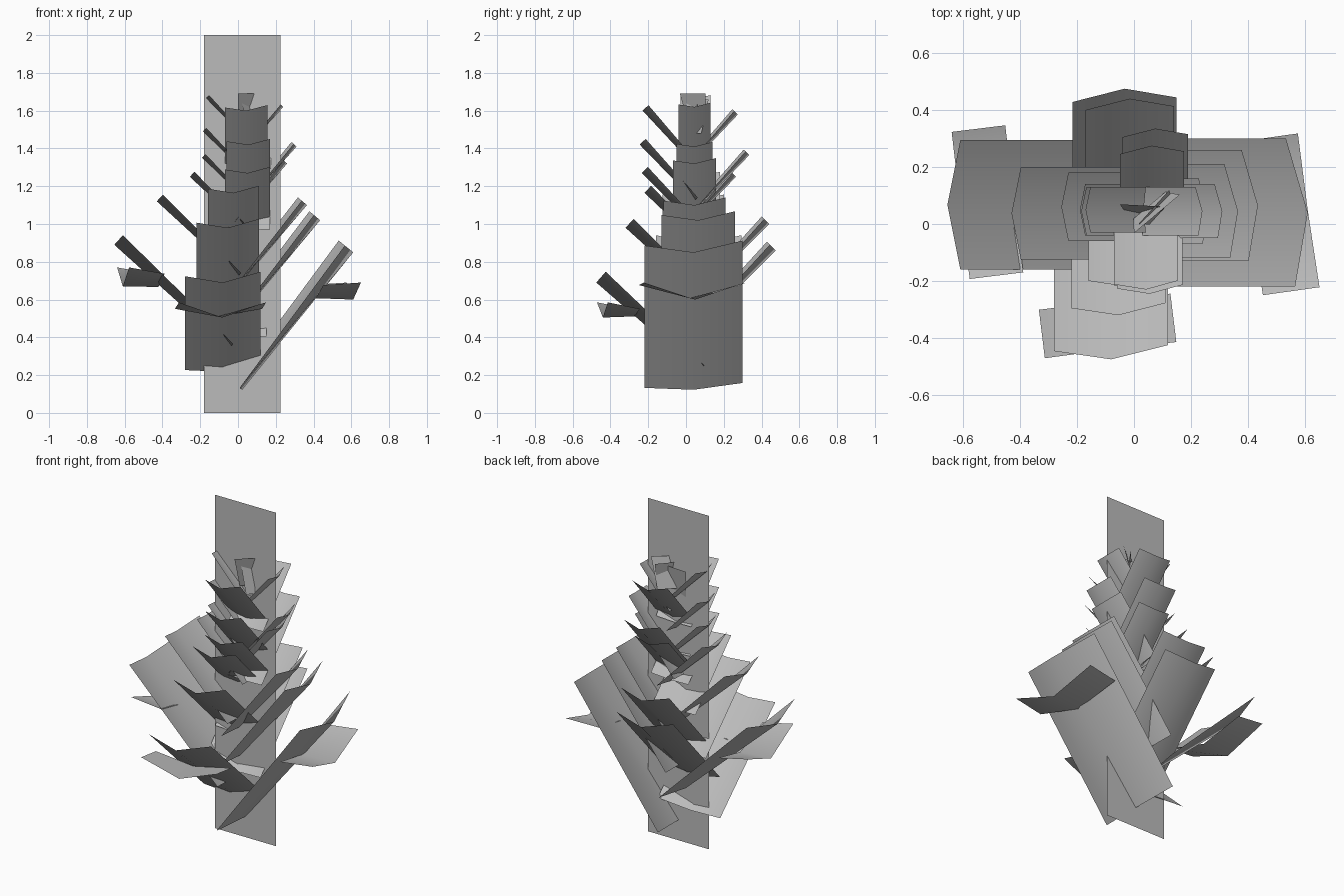
import bpy
from math import cos, sin, radians
from mathutils import Matrix, Vector

cube = bpy.data.objects.get("Cube")
if cube:
    bpy.data.objects.remove(cube, do_unlink=True)

# One flat colour for the whole plant
grey = bpy.data.materials.new("foliage_grey")
grey.use_nodes = True
GREY = (0.5, 0.5, 0.5, 1)
grey.diffuse_color = GREY
grey.node_tree.nodes["Principled BSDF"].inputs["Base Color"].default_value = GREY


def sheet(name, rows):
    """Join rows of points into a thin smooth-shaded sheet."""
    n = len(rows[0])
    faces = [(j * n + i, j * n + i + 1, (j + 1) * n + i + 1, (j + 1) * n + i)
             for j in range(len(rows) - 1) for i in range(n - 1)]
    mesh = bpy.data.meshes.new(name)
    mesh.from_pydata([p for row in rows for p in row], [], faces)
    mesh.materials.append(grey)
    for face in mesh.polygons:
        face.use_smooth = True
    obj = bpy.data.objects.new(name, mesh)
    bpy.context.collection.objects.link(obj)
    return obj


# Outward axis and sideways axis of each side
X, Y, Z = Vector((1, 0, 0)), Vector((0, 1, 0)), Vector((0, 0, 1))
SIDES = {"left": (X, Y), "right": (-X, Y), "front": (-Y, X), "back": (Y, X)}


def leaf(name, side, reach, height, lo, hi, pitch, length, fold, base_fold, yaw=0, roll=0):
    """Folded leaf whose middle tip sits at reach and height."""
    out, across = SIDES[side]
    tip = out * reach + across * (lo + hi) / 2 + Z * height
    turn = Matrix.Rotation(radians(yaw), 3, "Z")
    out, across = turn @ out, turn @ across
    a = radians(pitch)
    along = out * cos(a) + Z * sin(a)
    lift = Z * cos(a) - out * sin(a)
    half = across * (hi - lo) / 2 + lift * roll
    rows = []
    for middle, bend in ((tip - along * length, base_fold), (tip, fold)):
        rows.append([middle - half + lift * bend, middle, middle + half + lift * bend])
    sheet(name, rows)


# Rising leaves: lowest pitch, pitch step, roll, then reach, tip height, sideways start and end
TIERS = {
    "left": (51, -.7, .04, [(.61, .85, -.22, .30), (.435, 1.02, -.13, .26), (.365, 1.10, -.12, .21),
                            (.26, 1.32, -.07, .16), (.31, 1.41, -.05, .14), (.24, 1.62, -.04, .13)]),
    "right": (42, .6, 0, [(.655, .89, -.16, .295), (.43, 1.12, -.125, .20), (.255, 1.25, -.06, .18),
                          (.19, 1.35, -.04, .14), (.185, 1.49, -.04, .13), (.17, 1.665, -.03, .13)]),
    "front": (41, 1.2, .04, [(.475, .69, -.28, .12), (.32, .98, -.22, .11), (.22, 1.165, -.16, .11),
                             (.235, 1.27, -.07, .17), (.245, 1.42, -.06, .17), (.23, 1.60, -.07, .155)]),
    "back": (45, .4, -.03, [(.475, .86, -.215, .15), (.44, 1.00, -.17, .14), (.265, 1.25, -.05, .17),
                            (.335, 1.365, -.04, .19), (.275, 1.58, -.05, .175)]),
}
for side, (pitch, step, roll, tiers) in TIERS.items():
    for i, (reach, height, lo, hi) in enumerate(tiers):
        w = hi - lo
        leaf(f"{side}_leaf_{i + 1}", side, reach, height, lo, hi, pitch + step * i,
             w * 1.8, w * .15, w * .07, roll=w * roll)

# Nearly flat drooping leaves low on three sides
leaf("left_low_leaf", "left", .61, .60, -.225, .32, -2, .2, .09, .07, 8)
leaf("right_low_leaf", "right", .61, .67, -.195, .325, 1, .19, .1, .07, 7)
leaf("front_low_leaf", "front", .44, .505, -.315, .15, -2, .17, .08, .04, 7)

# Upright trunk card
sheet("trunk_card", [[(-.18, .04, z), (.225, .04, z)] for z in (0, 2)])

# Small steep leaves at the crown: centre, turn, lean, top height, half width
CROWN = ((.08, .035, 40, -.04, 1.69, .105),
         (.03, .065, -3, .03, 1.64, .08),
         (.07, .06, 48, .03, 1.66, .08))
for i, (x, y, turn, lean, top, half) in enumerate(CROWN):
    t = radians(turn)
    wide = Vector((cos(t), sin(t), 0)) * half
    tip = Vector((x, y, top))
    foot = tip - Vector((-sin(t), cos(t), 0)) * lean - Z * .18
    sheet(f"crown_leaf_{i + 1}", [[foot - wide * .7, foot + wide * .7], [tip - wide, tip + wide]])
